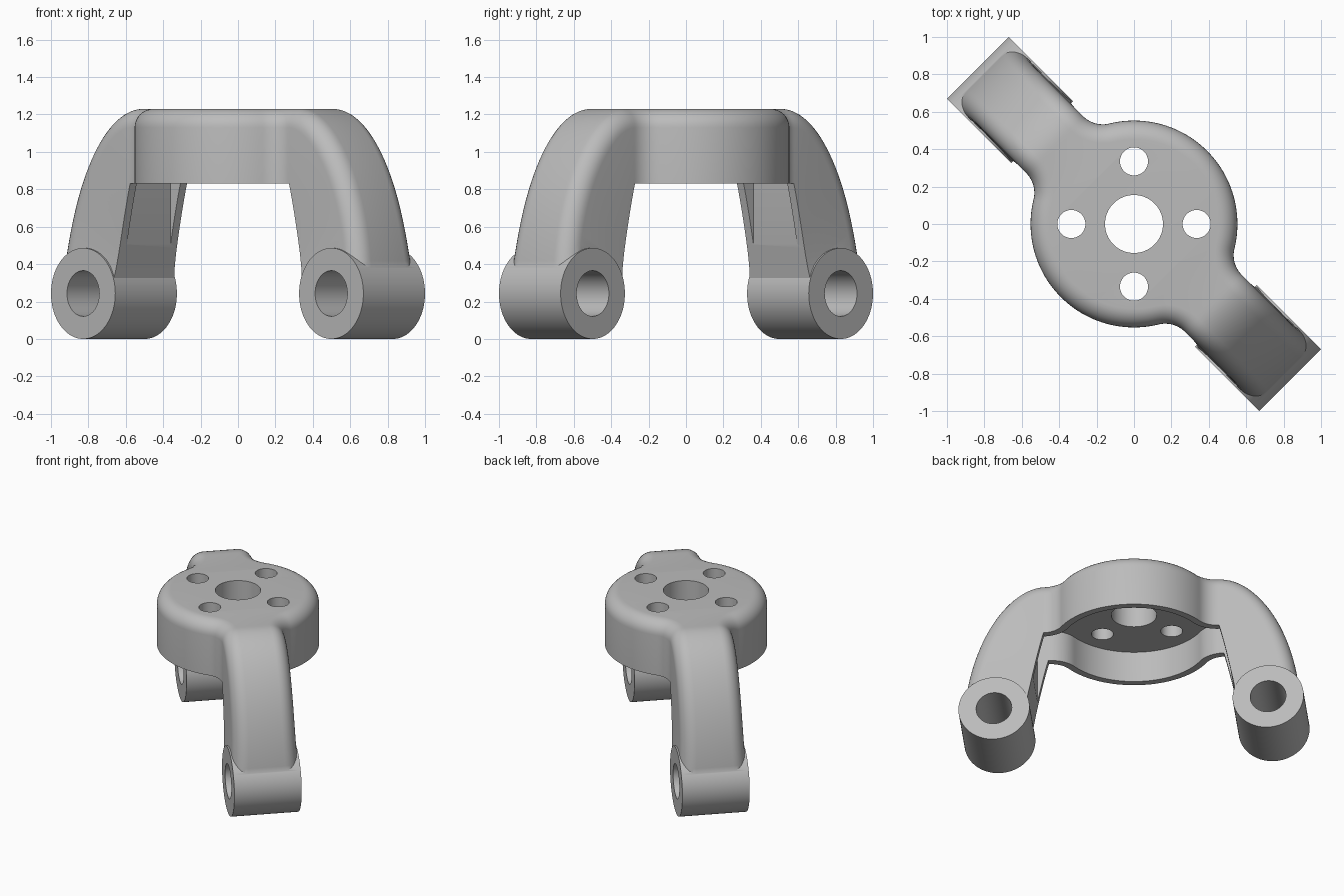
import bpy, bmesh
from math import sin, cos, asin, pi, radians
from mathutils import Vector, Matrix

cube = bpy.data.objects.get("Cube")
if cube:
    bpy.data.objects.remove(cube, do_unlink=True)

grey = bpy.data.materials.new("light grey metal")
grey.use_nodes = True
grey.diffuse_color = (0.5, 0.5, 0.5, 1)
grey.node_tree.nodes["Principled BSDF"].inputs["Base Color"].default_value = (0.5, 0.5, 0.5, 1)

# Main dimensions; u runs along the arms, v across them
TOP, RIM_Z, CEILING = 1.23, 0.83, 1.06
DISC, ARM, NECK, ROUND = 0.553, 0.215, 0.15, 0.1
WALL, POCKET_END = 0.05, 0.675
BOSS_U, BOSS_R, BOSS_W = 0.938, 0.243, 0.233
NECK_ANG = asin((ARM + NECK) / (DISC + NECK))
NECK_U = (DISC + NECK) * cos(NECK_ANG)
TURN = Matrix.Rotation(radians(-45), 4, 'Z')

OUTER = [Vector(p) for p in ((NECK_U, TOP), (0.82, TOP), (1.08, 0.9), (1.14, 0.36))]
INNER = [Vector(p) for p in ((NECK_U, RIM_Z), (0.65, 0.65), (0.715, 0.3))]


def bezier(pts, t):
    while len(pts) > 1:
        pts = [a.lerp(b, t) for a, b in zip(pts, pts[1:])]
    return pts[0]


def plan_points(inset, steps=24, neck_steps=12):
    """Quarter of the plan outline: disc arc, then the concave neck arc."""
    pts = []
    for i in range(steps):
        a = pi / 2 + (NECK_ANG - pi / 2) * i / steps
        pts.append(((DISC - inset) * cos(a), (DISC - inset) * sin(a)))
    for i in range(neck_steps + 1):
        a = NECK_ANG + (pi / 2 - NECK_ANG) * i / neck_steps
        r = NECK + inset
        pts.append((NECK_U - r * cos(a), ARM + NECK - r * sin(a)))
    return pts


def make_object(name, bm):
    bmesh.ops.recalc_face_normals(bm, faces=bm.faces)
    mesh = bpy.data.meshes.new(name)
    bm.to_mesh(mesh)
    bm.free()
    mesh.transform(TURN)
    mesh.materials.append(grey)
    obj = bpy.data.objects.new(name, mesh)
    bpy.context.collection.objects.link(obj)
    return obj


def cylinder(name, radius, depth, place, segments=64):
    bm = bmesh.new()
    bmesh.ops.create_cone(bm, cap_ends=True, segments=segments, radius1=radius,
                          radius2=radius, depth=depth, matrix=place)
    return make_object(name, bm)


def combine(target, tool, operation):
    mod = target.modifiers.new(operation.lower(), 'BOOLEAN')
    mod.operation, mod.object, mod.solver = operation, tool, 'EXACT'
    bpy.context.view_layer.objects.active = target
    bpy.ops.object.modifier_apply(modifier=mod.name)
    bpy.data.objects.remove(tool, do_unlink=True)


# Bracket body: cross-sections lofted from one arm, over the disc, to the other arm
LAYERS, ARM_STEPS = 8, 28
layers = []
for k in range(LAYERS + 1):
    a = pi / 2 * k / LAYERS
    layers.append((ROUND * (1 - cos(a)), ROUND * (1 - sin(a))))

outlines = [plan_points(inset) for inset, drop in layers]
half_sections = []
for i in range(len(outlines[0])):
    u, v = outlines[0][i]
    section = [Vector((u, v, RIM_Z))]
    for outline, (inset, drop) in zip(outlines, layers):
        section.append(Vector((*outline[i], TOP - drop)))
    half_sections.append(section)
for i in range(1, ARM_STEPS + 1):
    t = i / ARM_STEPS
    width = ARM + 0.017 * t ** 8
    low, high = bezier(INNER, t), bezier(OUTER, t)
    along = (bezier(OUTER, t + 0.001) - bezier(OUTER, t - 0.001)).normalized()
    inward = Vector((along.y, -along.x))
    section = [Vector((low.x, width, low.y))]
    for inset, drop in layers:
        p = high + inward * drop
        section.append(Vector((p.x, width - inset, p.y)))
    half_sections.append(section)

flipped = [[Vector((-p.x, p.y, p.z)) for p in s] for s in half_sections[:0:-1]]
bm = bmesh.new()
rings = []
for section in flipped + half_sections:
    mirrored = [Vector((p.x, -p.y, p.z)) for p in reversed(section)]
    rings.append([bm.verts.new(p) for p in section + mirrored])
for a, b in zip(rings, rings[1:]):
    for j in range(len(a)):
        k = (j + 1) % len(a)
        bm.faces.new((a[j], a[k], b[k], b[j]))
bm.faces.new(rings[0])
bm.faces.new(rings[-1])
body = make_object("bracket_body", bm)

# Hollow underside, running a little way into both legs
quarter = plan_points(WALL) + [(POCKET_END, ARM - WALL)]
half = [(-u, v) for u, v in quarter[:0:-1]] + quarter
outline = half + [(u, -v) for u, v in reversed(half)]
bm = bmesh.new()
base = bm.faces.new([bm.verts.new((u, v, 0.4)) for u, v in outline])
grown = bmesh.ops.extrude_face_region(bm, geom=[base])["geom"]
bmesh.ops.translate(bm, vec=(0, 0, CEILING - 0.4),
                    verts=[g for g in grown if isinstance(g, bmesh.types.BMVert)])
combine(body, make_object("hollow_cutter", bm), 'DIFFERENCE')

# Pivot bosses at the feet, each with a through bore
for side in (-1, 1):
    place = Matrix.Translation((side * BOSS_U, 0, BOSS_R)) @ Matrix.Rotation(pi / 2, 4, 'X')
    combine(body, cylinder("pivot_boss", BOSS_R, 2 * BOSS_W, place, 96), 'UNION')
    combine(body, cylinder("bore_cutter", 0.122, 1, place), 'DIFFERENCE')

# Centre hole and four bolt holes through the top
combine(body, cylinder("centre_cutter", 0.155, 1, Matrix.Translation((0, 0, TOP))), 'DIFFERENCE')
for i in range(4):
    a = pi / 4 + i * pi / 2
    place = Matrix.Translation((0.335 * cos(a), 0.335 * sin(a), TOP))
    combine(body, cylinder("bolt_cutter", 0.075, 1, place, 48), 'DIFFERENCE')

# Smooth curves, crisp edges
bpy.ops.object.select_all(action='DESELECT')
body.select_set(True)
bpy.context.view_layer.objects.active = body
bpy.ops.object.shade_smooth_by_angle(angle=radians(30))
